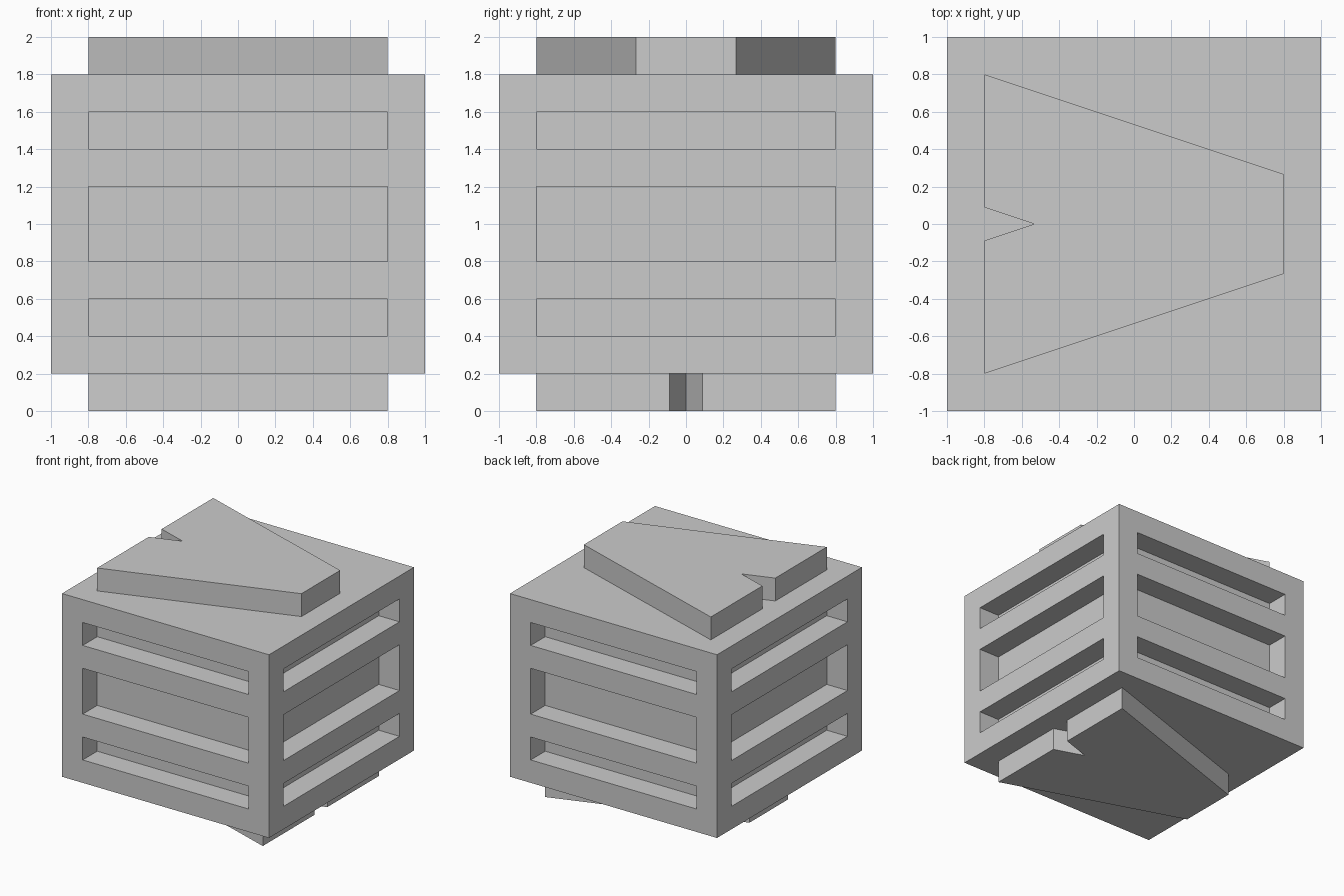
import bpy, bmesh
from mathutils import Vector

if "Cube" in bpy.data.objects:
    bpy.data.objects.remove(bpy.data.objects["Cube"])


def finish(bm, name):
    mesh = bpy.data.meshes.new(name)
    bm.to_mesh(mesh)
    bm.free()
    obj = bpy.data.objects.new(name, mesh)
    bpy.context.collection.objects.link(obj)
    return obj


# Slotted body: a cell grid where the slot cells are left empty
def slotted_body():
    cuts = [(-1, -.8, .8, 1), (-1, -.8, .8, 1),
            (.2, .4, .6, .8, 1.2, 1.4, 1.6, 1.8)]

    def solid(c):
        if any(not 0 <= c[a] < len(cuts[a]) - 1 for a in range(3)):
            return False
        slot_row = c[2] % 2 == 1
        return not (slot_row and (c[0] == 1) != (c[1] == 1))

    bm = bmesh.new()
    verts = {}

    def vert(idx):
        if idx not in verts:
            verts[idx] = bm.verts.new([cuts[a][idx[a]] for a in range(3)])
        return verts[idx]

    for cell in [(i, j, k) for i in range(3) for j in range(3) for k in range(7)]:
        if not solid(cell):
            continue
        for axis in range(3):
            u, v = (axis + 1) % 3, (axis + 2) % 3
            for side in (0, 1):
                near = list(cell)
                near[axis] += 2 * side - 1
                if solid(near):
                    continue
                ring = []
                for du, dv in ((0, 0), (1, 0), (1, 1), (0, 1)):
                    p = list(cell)
                    p[axis] += side
                    p[u] += du
                    p[v] += dv
                    ring.append(vert(tuple(p)))
                bm.faces.new(ring if side else ring[::-1])
    return finish(bm, "slotted_body")


# Notched tapered plate, pointing along +x or -x
def plate(name, z, direction):
    half = [(.8, .267), (-.8, .8), (-.8, .089)]
    outline = half + [(-.533, 0)] + [(x, -y) for x, y in reversed(half)]
    bm = bmesh.new()
    face = bm.faces.new([bm.verts.new((x * direction, y, z)) for x, y in outline])
    ext = bmesh.ops.extrude_face_region(bm, geom=[face], use_keep_orig=True)
    top = [g for g in ext["geom"] if isinstance(g, bmesh.types.BMVert)]
    bmesh.ops.translate(bm, verts=top, vec=Vector((0, 0, .2)))
    bmesh.ops.recalc_face_normals(bm, faces=bm.faces[:])
    return finish(bm, name)


slotted_body()
plate("top_plate", 1.8, 1)
plate("bottom_plate", 0, -1)
